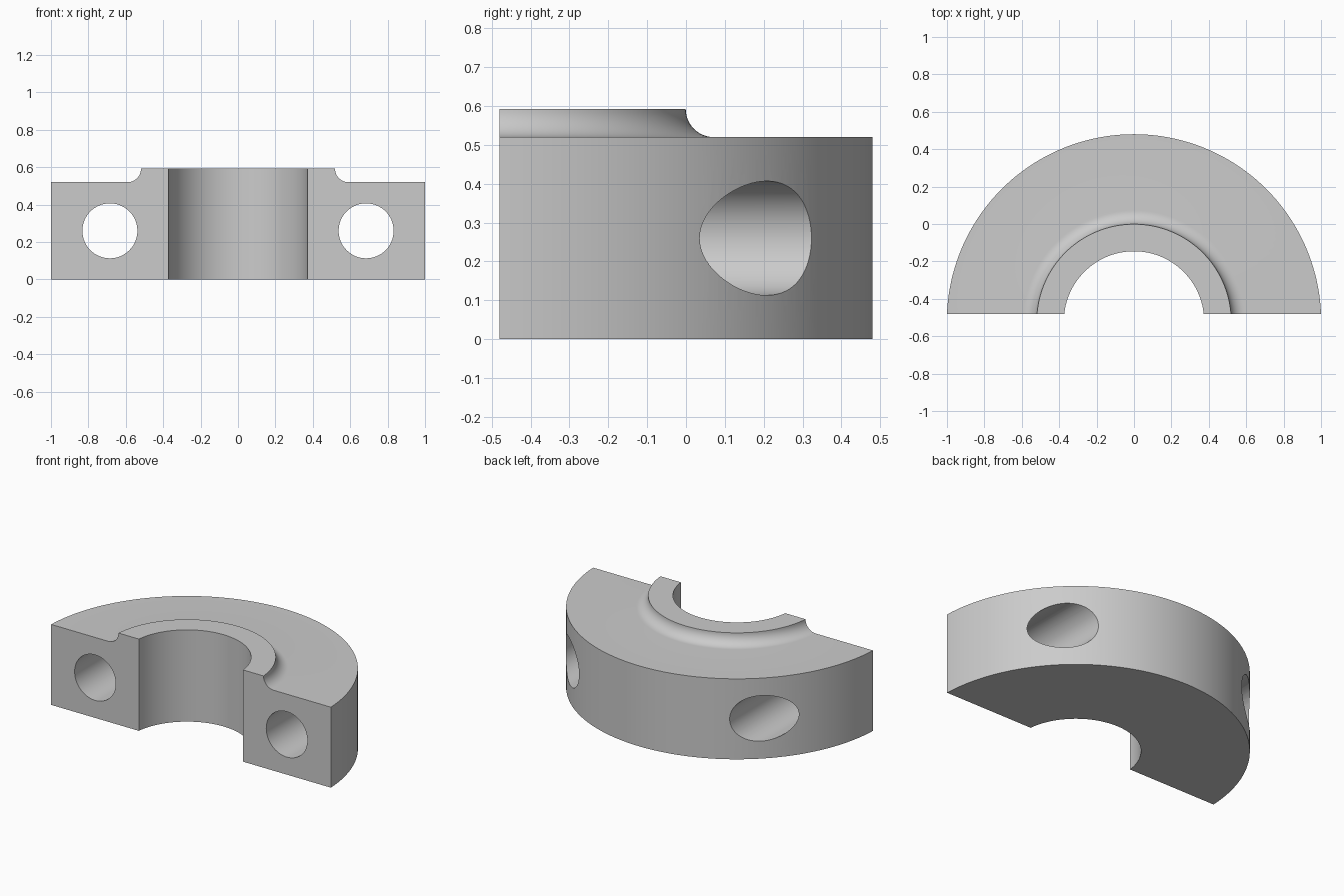
import bpy, bmesh, math

if "Cube" in bpy.data.objects:
    bpy.data.objects.remove(bpy.data.objects["Cube"])

FRONT_Y = -0.48                    # flat split face
OFFSET = 0.0408                    # split face lies this far ahead of the ring axis
AXIS_Y = FRONT_Y - OFFSET
R_IN, R_BOSS, R_OUT = 0.375, 0.52, 1.0008
Z_BODY, Z_BOSS = 0.52, 0.593
STEPS = 96

grey = bpy.data.materials.new("plain grey")
grey.diffuse_color = (0.6, 0.6, 0.6, 1)
grey.use_nodes = True
grey.node_tree.nodes["Principled BSDF"].inputs["Base Color"].default_value = grey.diffuse_color

# Cross-section (radius, height): bore, raised boss, concave fillet, outer wall
fillet = Z_BOSS - Z_BODY
profile = [(R_IN, 0), (R_IN, Z_BOSS)]
for i in range(13):
    a = math.pi / 2 * i / 12
    profile.append((R_BOSS + fillet * (1 - math.cos(a)), Z_BOSS - fillet * math.sin(a)))
profile += [(R_OUT, Z_BODY), (R_OUT, 0)]

# Sweep the section around the axis, ending exactly on the split plane
bm = bmesh.new()
rings = []
for s in range(STEPS + 1):
    ring = []
    for r, z in profile:
        start = math.asin(OFFSET / r)
        a = start + (math.pi - 2 * start) * s / STEPS
        ring.append(bm.verts.new((r * math.cos(a), AXIS_Y + r * math.sin(a), z)))
    rings.append(ring)
n = len(profile)
for r0, r1 in zip(rings, rings[1:]):
    for i in range(n):
        j = (i + 1) % n
        bm.faces.new((r0[i], r0[j], r1[j], r1[i]))
bm.faces.new(rings[0])
bm.faces.new(rings[-1])
bmesh.ops.recalc_face_normals(bm, faces=bm.faces)
mesh = bpy.data.meshes.new("half_collar")
bm.to_mesh(mesh)
bm.free()
collar = bpy.data.objects.new("half_collar", mesh)
bpy.context.collection.objects.link(collar)
mesh.materials.append(grey)

# Bolt holes running front to back
for side in (-1, 1):
    bpy.ops.mesh.primitive_cylinder_add(vertices=64, radius=0.147, depth=2,
                                        location=(side * 0.685, 0, 0.26),
                                        rotation=(math.pi / 2, 0, 0))
    cutter = bpy.context.object
    cutter.name = "bolt_hole_cutter"
    cutter.data.materials.append(grey)
    cutter.hide_render = True
    mod = collar.modifiers.new("bolt_hole", 'BOOLEAN')
    mod.operation, mod.solver, mod.object = 'DIFFERENCE', 'EXACT', cutter
    bpy.ops.object.select_all(action='DESELECT')
    collar.select_set(True)
    bpy.context.view_layer.objects.active = collar
    bpy.ops.object.modifier_apply(modifier=mod.name)
    bpy.data.objects.remove(cutter)

bpy.ops.object.shade_smooth_by_angle(angle=math.radians(30))
